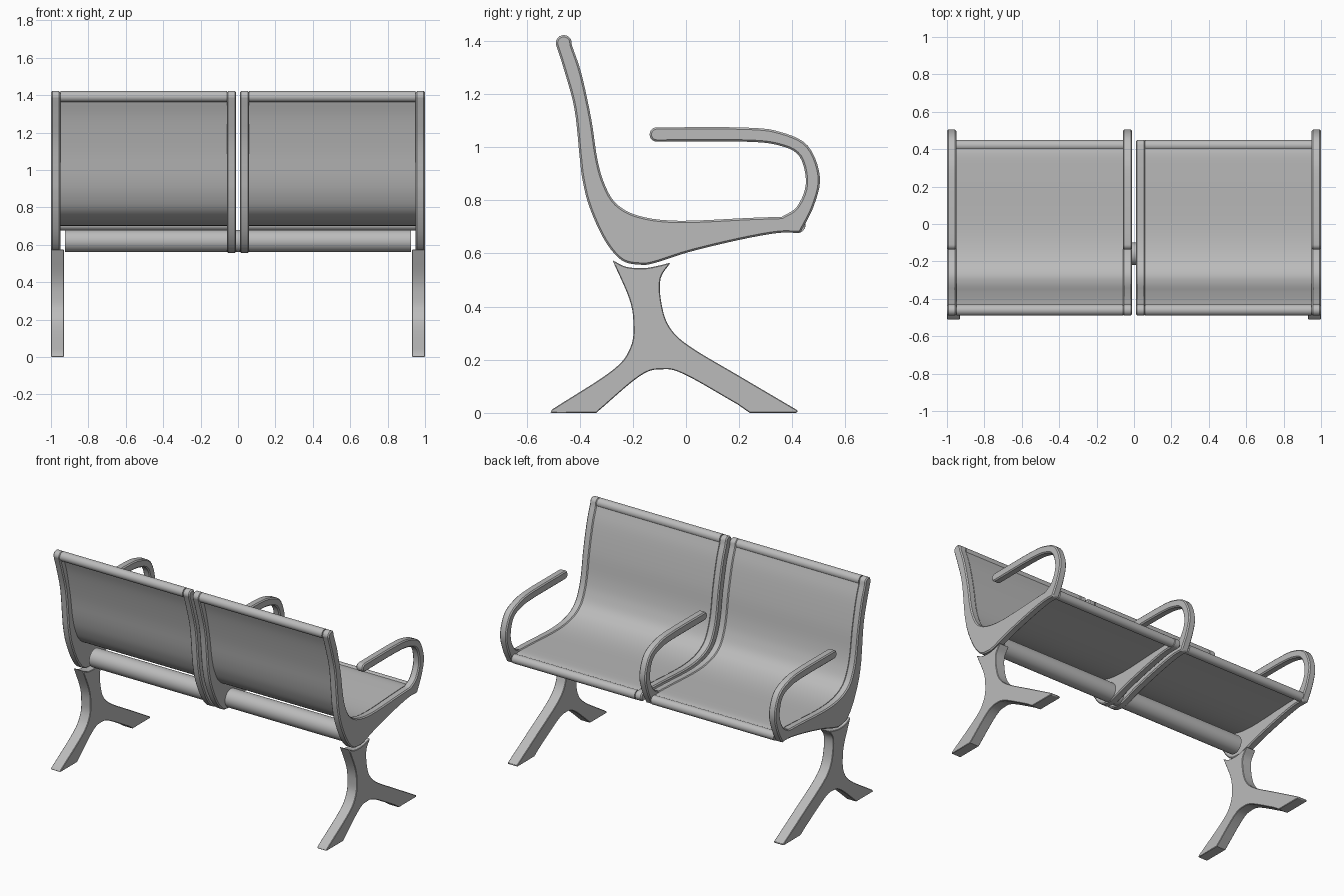
import bpy, bmesh, math
from mathutils import Vector

cube = bpy.data.objects.get("Cube")
if cube:
    bpy.data.objects.remove(cube, do_unlink=True)

metal = bpy.data.materials.new("satin grey metal")
metal.use_nodes = True
GREY = (0.5, 0.5, 0.5, 1)
metal.diffuse_color = GREY
metal.node_tree.nodes["Principled BSDF"].inputs["Base Color"].default_value = GREY


def smooth(points, steps=5):
    """Catmull-Rom curve through (y, z) points."""
    p = [Vector(q) for q in points]
    p = [2 * p[0] - p[1]] + p + [2 * p[-1] - p[-2]]
    curve = []
    for a, b, c, d in zip(p, p[1:], p[2:], p[3:]):
        for i in range(steps):
            t = i / steps
            curve.append(b + (c - a) * t / 2
                         + (2 * a - 5 * b + 4 * c - d) * t * t / 2
                         + (3 * b - a - 3 * c + d) * t ** 3 / 2)
    return curve + [p[-2]]


def arc(centre, radius, start, end, steps=12):
    angles = [math.radians(start + (end - start) * i / steps) for i in range(steps + 1)]
    return [Vector(centre) + radius * Vector((math.cos(a), math.sin(a))) for a in angles]


def offset(curve, distance):
    """Shift a curve to its right-hand side."""
    moved = []
    for i, point in enumerate(curve):
        along = (curve[min(i + 1, len(curve) - 1)] - curve[max(i - 1, 0)]).normalized()
        moved.append(point + distance * Vector((along.y, -along.x)))
    return moved


def prism(name, outline, x0, x1, chamfer=0.0):
    """Extrude a (y, z) outline along x."""
    clean = []
    for p in outline:
        if not clean or (p - clean[-1]).length > 0.001:
            clean.append(p)
    bm = bmesh.new()
    face = bm.faces.new([bm.verts.new((x0, p.x, p.y)) for p in clean])
    extruded = bmesh.ops.extrude_face_region(bm, geom=[face])["geom"]
    bmesh.ops.translate(bm, vec=(x1 - x0, 0, 0),
                        verts=[g for g in extruded if isinstance(g, bmesh.types.BMVert)])
    if not any(len(f.verts) == len(clean) and abs(f.calc_center_median().x - x0) < 1e-5
               for f in bm.faces):
        bm.faces.new([v for v in bm.verts if abs(v.co.x - x0) < 1e-5])
    bmesh.ops.recalc_face_normals(bm, faces=bm.faces)
    mesh = bpy.data.meshes.new(name)
    bm.to_mesh(mesh)
    bm.free()
    mesh.materials.append(metal)
    obj = bpy.data.objects.new(name, mesh)
    bpy.context.collection.objects.link(obj)
    if chamfer:
        bevel = obj.modifiers.new("edge chamfer", "BEVEL")
        bevel.width = chamfer
        bevel.segments = 1
        bevel.limit_method = "ANGLE"
        bevel.angle_limit = math.radians(50)
    bpy.ops.object.select_all(action="DESELECT")
    obj.select_set(True)
    bpy.context.view_layer.objects.active = obj
    bpy.ops.object.shade_smooth_by_angle(angle=math.radians(30))
    return obj


# Side profile curves, as (y, z)
front_points = [(-.43, 1.385), (-.394, 1.278), (-.357, 1.108), (-.334, .957), (-.307, .862),
                (-.262, .787), (-.175, .741), (-.025, .723), (.24, .734), (.36, .738)]
seat_front = smooth(front_points)
under_back = smooth([(.43, .677), (.345, .677), (.2, .651), (.013, .606), (-.119, .564),
                     (-.175, .558), (-.243, .575), (-.307, .651), (-.364, .776), (-.39, .88),
                     (-.4, .96), (-.42, 1.145), (-.458, 1.288), (-.489, 1.385)])
back_tip = arc((-.46, 1.392), .03, 190, 15)
arm_inside = smooth([(.36, .738), (.417, .776), (.451, .862), (.428, .964), (.353, 1.006),
                     (.22, 1.021), (-.11, 1.021)])
arm_tip = arc((-.11, 1.048), .027, 270, 90)
arm_outside = smooth([(-.11, 1.075), (.22, 1.074), (.353, 1.058), (.458, 1.006), (.504, .889),
                      (.481, .779), (.43, .677)])
seat_nose = arc((.42, .708), .03, 85, -80)

arm_frame = seat_front + arm_inside + arm_tip + arm_outside + under_back + back_tip
plain_frame = seat_front + seat_nose + under_back[3:] + back_tip

# Side frames: three with an armrest, one plain
for name, outline, x in (("right_arm_frame", arm_frame, -1), ("middle_arm_frame", arm_frame, -.06),
                         ("middle_plain_frame", plain_frame, .01), ("left_arm_frame", arm_frame, .95)):
    prism(name, outline, x, x + .05, .007)

# Seat shells with their top and front rails
shell = smooth(front_points + [(.41, .732)])
shell_outline = offset(shell, -.004)
lower = offset(shell, -.022)
# Put the sheet on the hidden side of the front curve
if lower[-1].y > shell[-1].y:
    shell_outline, lower = offset(shell, .004), offset(shell, .022)
for side, x0, x1 in (("right", -.95, -.06), ("left", .06, .95)):
    prism(side + "_seat_shell", shell_outline + lower[::-1], x0, x1)
    prism(side + "_top_rail", arc((-.46, 1.392), .03, 0, 345, 23), x0, x1)
    prism(side + "_front_rail", arc((.42, .706), .029, 0, 345, 23), x0, x1)

# Round beam under both seats
prism("support_beam", arc((-.16, .62), .06, 0, 350, 35), -.925, .925)

# Forked end legs
leg = (smooth([(-.277, .575), (-.225, .55), (-.157, .545), (-.1, .555), (-.058, .566)])
       + smooth([(-.058, .566), (-.096, .504), (-.092, .41), (-.062, .323), (.013, .251),
                 (.202, .138), (.421, .009)])
       + [Vector((.417, 0)), Vector((.24, 0))]
       + smooth([(.194, .032), (-.006, .145), (-.092, .164), (-.175, .138), (-.338, 0)])
       + [Vector((-.511, 0))]
       + smooth([(-.504, .013), (-.277, .16), (-.209, .247), (-.198, .334), (-.213, .428),
                 (-.277, .575)])[:-1])
for side, x in (("right", -1), ("left", .93)):
    prism(side + "_leg", leg, x, x + .07, .006)
